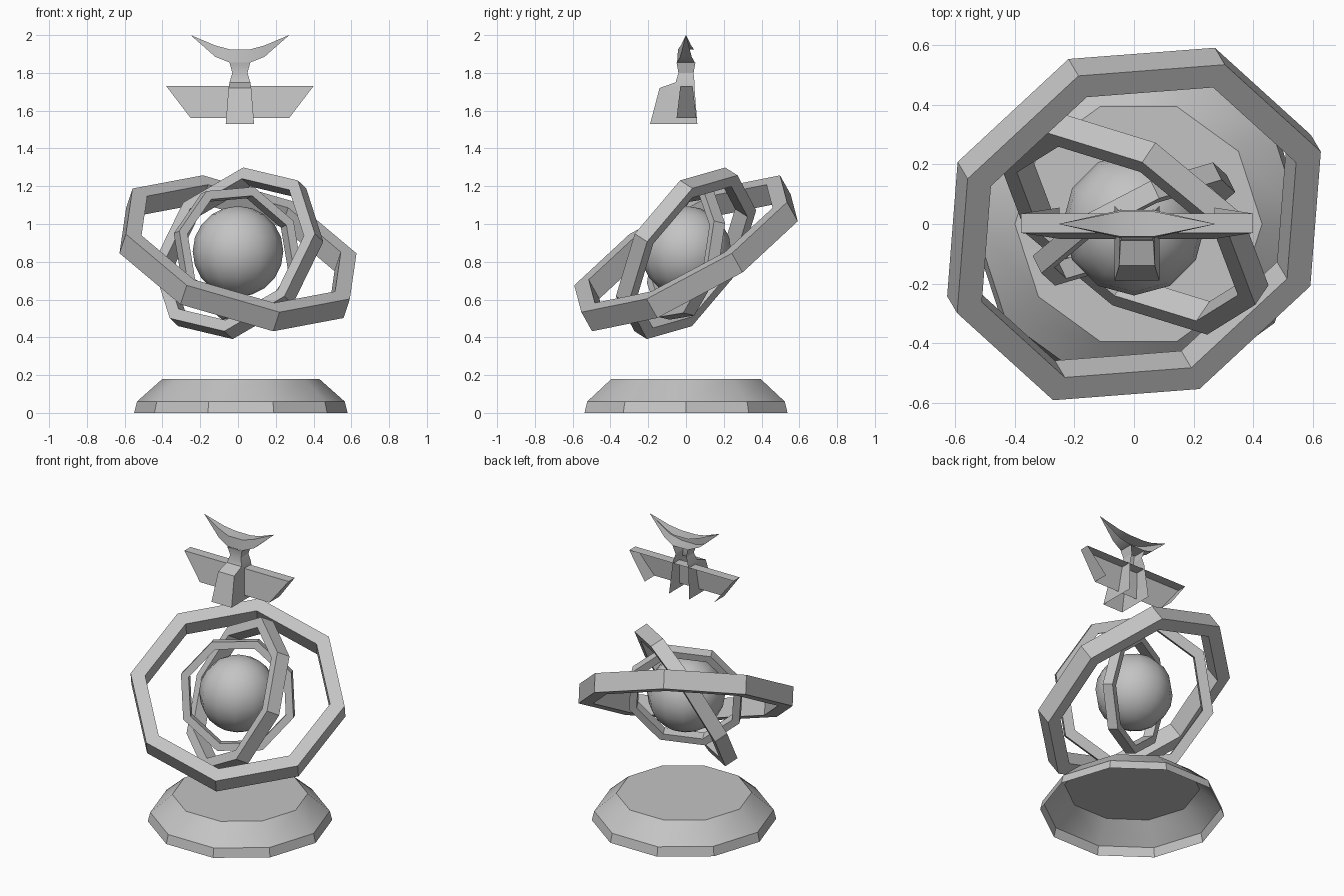
import bpy, bmesh, math
from mathutils import Vector

cube = bpy.data.objects.get("Cube")
if cube:
    bpy.data.objects.remove(cube, do_unlink=True)

GREY = (0.55, 0.55, 0.55, 1)
grey = bpy.data.materials.new("plain grey")
grey.use_nodes = True
grey.diffuse_color = GREY
grey.node_tree.nodes["Principled BSDF"].inputs["Base Color"].default_value = GREY

CENTRE = Vector((0, 0, 0.845))
MID = 0.01  # x of the bird's centre line


def finish(bm, name, recalc=True):
    if recalc:
        bmesh.ops.recalc_face_normals(bm, faces=bm.faces)
    mesh = bpy.data.meshes.new(name)
    bm.to_mesh(mesh)
    bm.free()
    mesh.materials.append(grey)
    ob = bpy.data.objects.new(name, mesh)
    bpy.context.collection.objects.link(ob)
    bpy.ops.object.select_all(action="DESELECT")
    ob.select_set(True)
    bpy.context.view_layer.objects.active = ob
    bpy.ops.object.shade_smooth_by_angle(angle=math.radians(30))
    return ob


def loft(name, sections, closed=False, cap_first=False, cap_last=False, loop=False):
    """Skin a row of equal-length point sections."""
    bm = bmesh.new()
    rows = [[bm.verts.new(p) for p in s] for s in sections]
    n = len(rows[0])
    pairs = list(zip(rows, rows[1:]))
    if loop:
        pairs.append((rows[-1], rows[0]))
    for a, b in pairs:
        for i in range(n if closed else n - 1):
            j = (i + 1) % n
            bm.faces.new((a[i], a[j], b[j], b[i]))
    if cap_first:
        bm.faces.new(rows[0])
    if cap_last:
        bm.faces.new(rows[-1])
    bmesh.ops.remove_doubles(bm, verts=bm.verts, dist=0.0005)
    return finish(bm, name)


def ring(name, first, third, radius):
    """Eight-sided square-section hoop in the plane of two directions."""
    u = Vector(first).normalized()
    n = u.cross(Vector(third)).normalized()
    v = n.cross(u)
    inner, h = radius * 0.864, radius * 0.09
    sections = []
    for k in range(8):
        a = k * math.tau / 8
        d = u * math.cos(a) + v * math.sin(a)
        sections.append([CENTRE + d * r + n * s for r, s in
                         ((radius, h), (radius, -h), (inner, -h), (inner, h))])
    loft(name, sections, closed=True, loop=True)


# Hollow ten-sided base, open underneath
def decagon(r, z):
    return [(0.015 + r * math.cos(k * math.tau / 10), r * math.sin(k * math.tau / 10), z)
            for k in range(10)]


loft("base", [decagon(0.565, 0), decagon(0.55, 0.06), decagon(0.415, 0.18)],
     closed=True, cap_last=True)

# Globe
bm = bmesh.new()
bmesh.ops.create_uvsphere(bm, u_segments=12, v_segments=10, radius=0.24)
bmesh.ops.translate(bm, verts=bm.verts, vec=(0, 0, 0.855))
globe = finish(bm, "globe")
bpy.ops.object.shade_smooth()

# Three tilted hoops
ring("outer_ring", (0.288, 0.563, 0.22), (-0.575, 0.18, 0.292), 0.67)
ring("middle_ring", (0.05, 0.24, 0.433), (0.432, -0.24, 0.083), 0.498)
ring("inner_ring", (0.07, 0.115, 0.343), (0.328, 0.14, -0.10), 0.37)


# Bird ornament: thin shells, open at the back
def channel(w, z, front, back):
    return [(MID - w, back, z), (MID - w, front, z), (MID + w, front, z), (MID + w, back, z)]


loft("bird_body", [channel(*s) for s in (
    (0.055, 1.855, -0.05, 0.05),
    (0.04, 1.80, -0.04, 0.04),
    (0.055, 1.75, -0.055, 0.045),
    (0.06, 1.72, -0.14, 0.045),
    (0.075, 1.53, -0.19, 0.06))])

loft("bird_wings", [channel(0.39, 1.73, -0.03, 0.035), channel(0.26, 1.56, -0.05, 0.055)],
     cap_first=True)

# Crescent head, tapering to a point at each tip
half = [(0.055, 1.855, 1.925, 0.047), (0.13, 1.885, 1.945, 0.03), (0.26, 1.999, 2.0, 0.001)]
stations = [(-x, a, b, d) for x, a, b, d in reversed(half)] + half
loft("bird_crescent", [[(MID + x, d, lo), (MID + x, -d, lo), (MID + x, -d * 0.9, hi),
                        (MID + x, d * 0.9, hi)] for x, lo, hi, d in stations])
